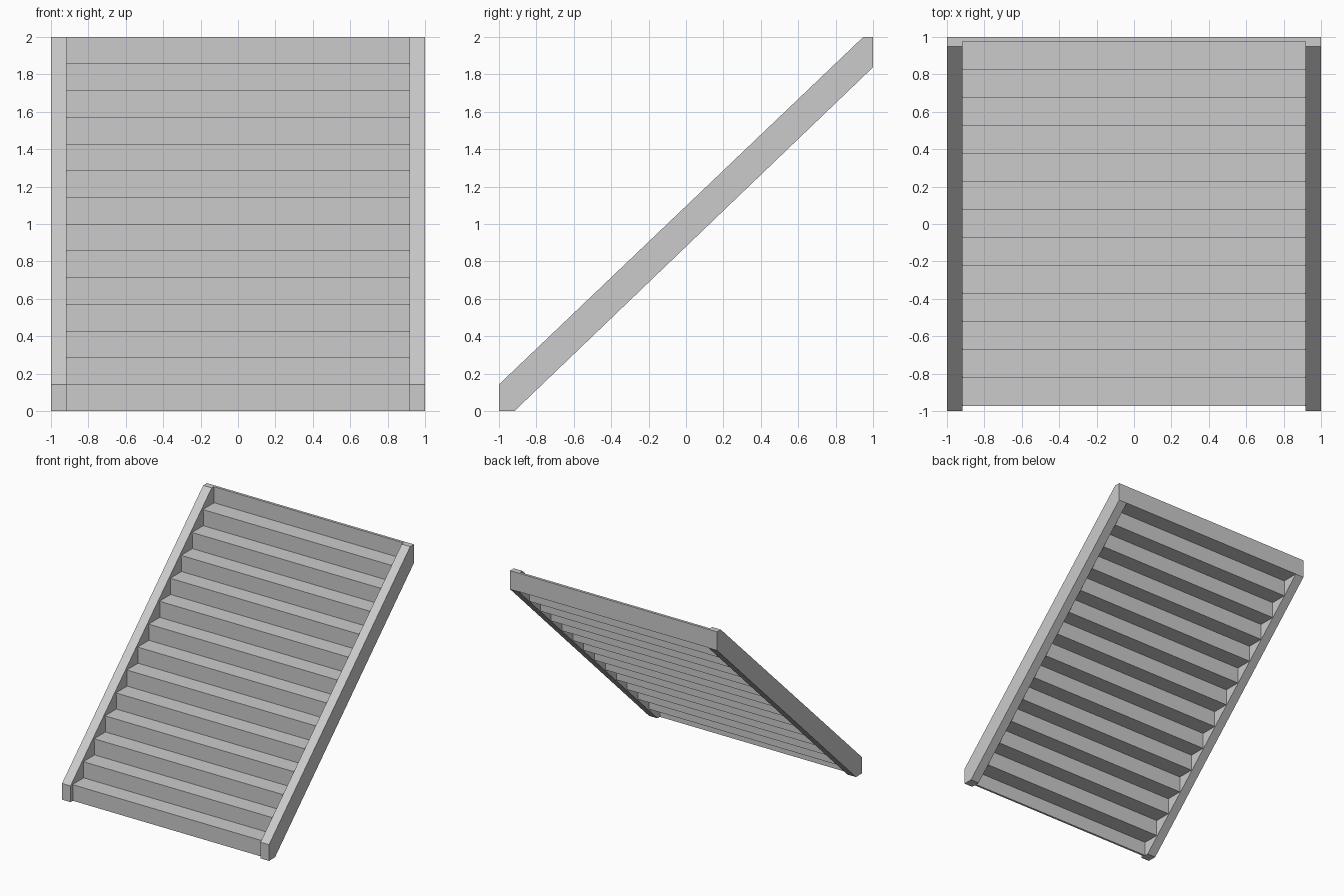
import bpy, bmesh

if "Cube" in bpy.data.objects:
    bpy.data.objects.remove(bpy.data.objects["Cube"])

STEPS = 14
RISE = 2.0 / STEPS      # height of one step
GO = 0.15               # depth of one step
INNER = 0.918           # half width between the stringers
T = 0.018               # board thickness


def extrude_x(name, profile, x0, x1):
    """Solid made by extruding a (y, z) profile from x0 to x1."""
    bm = bmesh.new()
    face = bm.faces.new([bm.verts.new((x0, y, z)) for y, z in profile])
    new = bmesh.ops.extrude_face_region(bm, geom=[face])["geom"]
    bmesh.ops.translate(bm, vec=(x1 - x0, 0, 0),
                        verts=[v for v in new if isinstance(v, bmesh.types.BMVert)])
    bmesh.ops.recalc_face_normals(bm, faces=bm.faces)
    mesh = bpy.data.meshes.new(name)
    bm.to_mesh(mesh)
    bm.free()
    obj = bpy.data.objects.new(name, mesh)
    bpy.context.collection.objects.link(obj)
    return obj


def board(name, y0, y1, z0, z1):
    return extrude_x(name, [(y0, z0), (y1, z0), (y1, z1), (y0, z1)], -INNER, INNER)


# Sloping side stringers, cut plumb and level at both ends
side = [(-1, 0), (-0.917, 0), (1, 1.838), (1, 2), (0.948, 2), (-1, 0.142)]
extrude_x("left_stringer", side, -1, -INNER)
extrude_x("right_stringer", side, INNER, 1)

# Treads and risers
for i in range(STEPS):
    front = 1.0 - T - (STEPS - 1 - i) * GO     # riser front plane
    top = (i + 1) * RISE
    back = min(front + GO + T, 1.0)
    board(f"tread_{i + 1}", front - 0.005, back, top - T, top)
    board(f"riser_{i + 1}", front, front + T, i * RISE, top - T)
